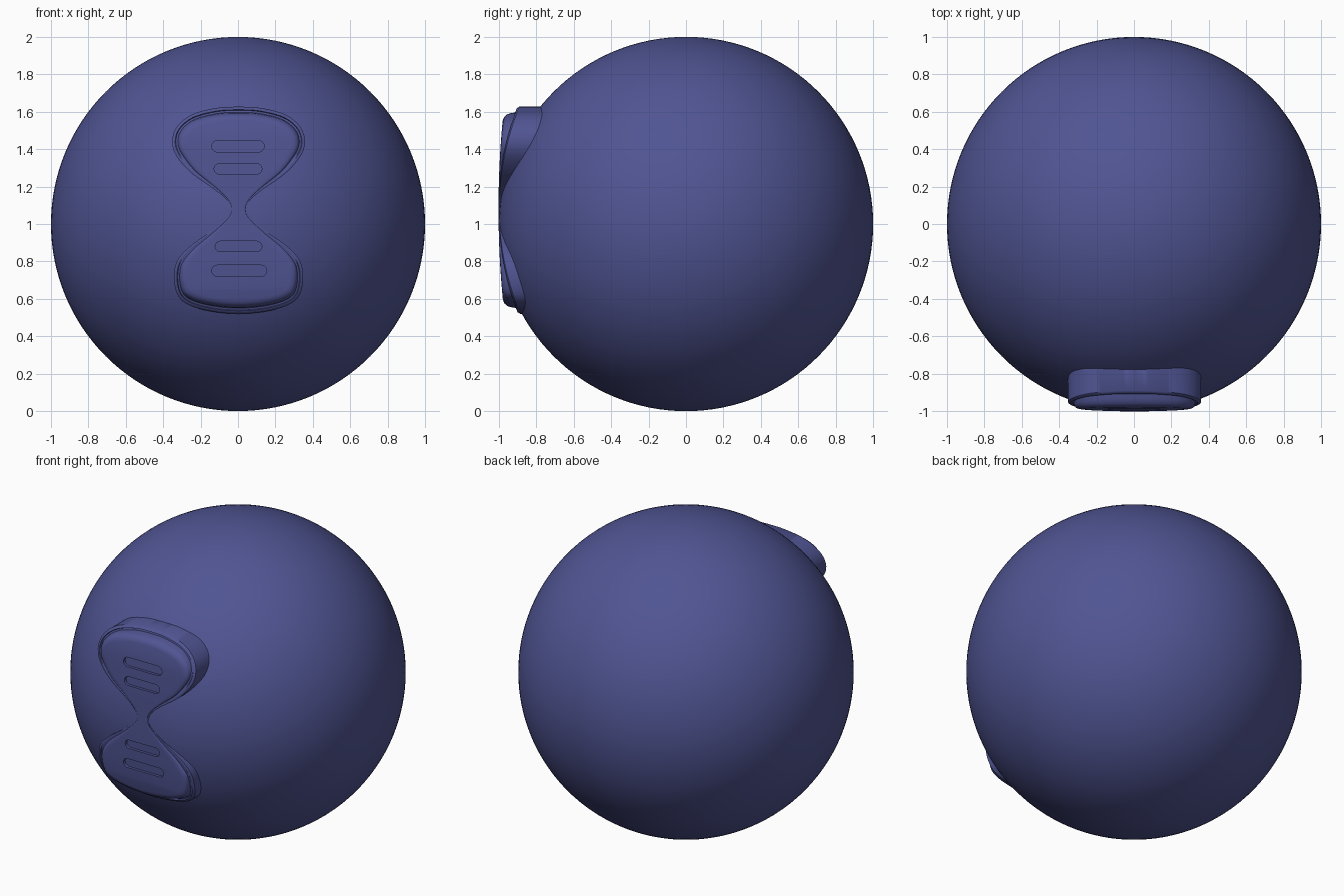
import bpy, bmesh, math
from mathutils import Vector

if "Cube" in bpy.data.objects:
    bpy.data.objects.remove(bpy.data.objects["Cube"])

blue = bpy.data.materials.new("slate_blue")
blue.use_nodes = True
blue.diffuse_color = (0.08, 0.09, 0.29, 1)
blue.node_tree.nodes["Principled BSDF"].inputs["Base Color"].default_value = (0.08, 0.09, 0.29, 1)

NECK = 1.08  # height of the narrow waist


def make_object(name, bm):
    bmesh.ops.recalc_face_normals(bm, faces=bm.faces)
    mesh = bpy.data.meshes.new(name)
    bm.to_mesh(mesh)
    bm.free()
    mesh.materials.append(blue)
    obj = bpy.data.objects.new(name, mesh)
    bpy.context.collection.objects.link(obj)
    return obj


def face_y(z):
    return -1.002 + 0.1 * (z - NECK) ** 2


def rim_y(z):
    return -0.999 + 0.36 * (z - NECK) ** 2


def smooth_path(pts, steps):
    """Catmull-Rom curve through the points, mirrored tangents at both ends."""
    flip = lambda p: Vector((-p.x, p.y))
    pts = [flip(pts[1])] + pts + [flip(pts[-2])]
    out = []
    for a, b, c, d in zip(pts, pts[1:], pts[2:], pts[3:]):
        for k in range(steps):
            t = k / steps
            out.append(0.5 * (2 * b + (c - a) * t + (2 * a - 5 * b + 4 * c - d) * t * t
                              + (3 * b - a - 3 * c + d) * t ** 3))
    return out + [pts[-2]]


# Ball
bm = bmesh.new()
bmesh.ops.create_uvsphere(bm, u_segments=128, v_segments=64, radius=1)
bmesh.ops.translate(bm, verts=bm.verts, vec=(0, 0, 1))
ball = make_object("ball", bm)

# Hourglass outline, right half from top to bottom
half = [(0, 1.627), (.12, 1.62), (.25, 1.585), (.33, 1.52), (.355, 1.44), (.33, 1.36),
        (.25, 1.27), (.13, 1.185), (.065, 1.13), (.043, NECK), (.065, 1.03), (.15, .96),
        (.26, .88), (.33, .80), (.345, .70), (.32, .61), (.25, .56), (.13, .53), (0, .52)]
right = smooth_path([Vector(p) for p in half], 5)
n = len(right)
loop = right + [Vector((-p.x, p.y)) for p in reversed(right[1:-1])]
N = len(loop)

# Stepped rim rising into a pillowed panel: (inset, blend from rim to panel)
bm = bmesh.new()
rings = []
steps = [(0, None), (0, 0), (.008, .15), (.016, .2), (.02, .08), (.03, .12),
         (.034, .5), (.042, .78), (.055, .93), (.075, 1)]
for inset, blend in steps:
    ring = []
    for i, p in enumerate(loop):
        tangent = (loop[(i + 1) % N] - loop[i - 1]).normalized()
        scale = min(1, max(.25, abs(p.y - NECK) / .25))
        q = p + Vector((tangent.y, -tangent.x)) * inset * scale
        if blend is None:
            y = -math.sqrt(1 - p.x ** 2 - (p.y - 1) ** 2) + .05
        else:
            y = rim_y(p.y) * (1 - blend) + face_y(q.y) * blend
        ring.append(bm.verts.new((q.x, y, q.y)))
    rings.append(ring)
for a, b in zip(rings, rings[1:]):
    for i in range(N):
        j = (i + 1) % N
        bm.faces.new((a[i], a[j], b[j], b[i]))
for ring in (rings[0], rings[-1]):
    for i in range(n - 1):
        quad = (ring[i], ring[i + 1], ring[(N - i - 1) % N], ring[(N - i) % N])
        bm.faces.new(list(dict.fromkeys(quad)))
emblem = make_object("hourglass_emblem", bm)
emblem.location.x = 0.003

# Rounded slots sunk into the panel: centre x, centre z, half length, half height
bm = bmesh.new()
for cx, cz, length, height in [(0, 1.415, .14, .03), (0, 1.295, .128, .029),
                               (.003, .88, .125, .028), (.007, .75, .147, .03)]:
    outline = []
    for side in (1, -1):
        for k in range(9):
            a = math.pi * (k / 8 - .5)
            outline.append((cx + side * (length - height + height * math.cos(a)),
                            cz + side * height * math.sin(a)))
    front = [bm.verts.new((x, -1.1, z)) for x, z in outline]
    back = [bm.verts.new((x, face_y(z) + .018, z)) for x, z in outline]
    bm.faces.new(front)
    bm.faces.new(back)
    for i in range(len(front)):
        j = (i + 1) % len(front)
        bm.faces.new((front[i], front[j], back[j], back[i]))
cutter = make_object("slot_cutter", bm)
cutter.hide_render = True

for obj in (ball, emblem):
    bpy.ops.object.select_all(action="DESELECT")
    obj.select_set(True)
    bpy.context.view_layer.objects.active = obj
    mod = obj.modifiers.new("slots", "BOOLEAN")
    mod.operation = "DIFFERENCE"
    mod.solver = "EXACT"
    mod.object = cutter
    bpy.ops.object.modifier_apply(modifier=mod.name)
    bpy.ops.object.shade_smooth_by_angle(angle=math.radians(35))
bpy.data.objects.remove(cutter)
